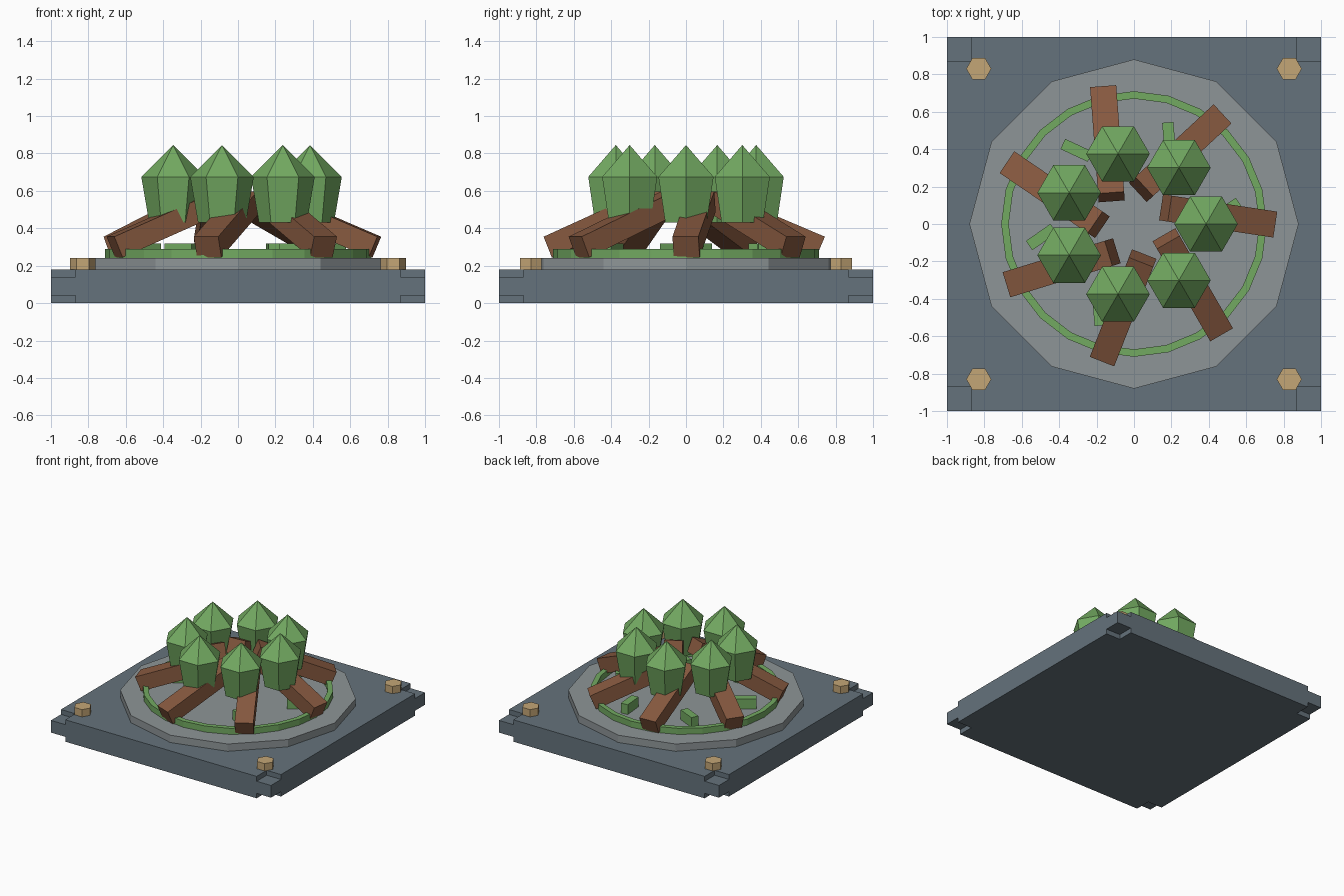
import bpy, bmesh
from math import radians, cos, sin, tau
from mathutils import Matrix, Vector

if "Cube" in bpy.data.objects:
    bpy.data.objects.remove(bpy.data.objects["Cube"])


def material(name, rgb):
    m = bpy.data.materials.new(name)
    m.diffuse_color = (*rgb, 1)
    m.use_nodes = True
    m.node_tree.nodes["Principled BSDF"].inputs["Base Color"].default_value = m.diffuse_color
    return m


SLATE = material("slate", (0.13, 0.17, 0.20))
STONE = material("stone", (0.27, 0.30, 0.31))
BRASS = material("brass", (0.55, 0.38, 0.18))
GREEN = material("green", (0.17, 0.40, 0.12))
WOOD = material("wood", (0.24, 0.10, 0.05))


def finish(name, bm, mat, loc=(0, 0, 0), rot=None):
    bmesh.ops.recalc_face_normals(bm, faces=bm.faces)
    me = bpy.data.meshes.new(name)
    bm.to_mesh(me)
    bm.free()
    me.materials.append(mat)
    ob = bpy.data.objects.new(name, me)
    ob.matrix_world = Matrix.Translation(loc) @ (rot or Matrix.Identity(4))
    bpy.context.collection.objects.link(ob)
    return ob


def box(name, size, mat, loc, rot=None):
    bm = bmesh.new()
    bmesh.ops.create_cube(bm, size=1)
    bmesh.ops.scale(bm, vec=size, verts=bm.verts)
    return finish(name, bm, mat, loc, rot)


def prism(name, points, z0, z1, mat, loc=(0, 0, 0)):
    bm = bmesh.new()
    lo = [bm.verts.new((x, y, z0)) for x, y in points]
    hi = [bm.verts.new((x, y, z1)) for x, y in points]
    bm.faces.new(lo)
    bm.faces.new(hi)
    for i in range(len(lo)):
        j = (i + 1) % len(lo)
        bm.faces.new((lo[i], lo[j], hi[j], hi[i]))
    return finish(name, bm, mat, loc)


def ngon(n, r):
    return [(r * cos(tau * i / n), r * sin(tau * i / n)) for i in range(n)]


def lathe(name, profile, n, mat, loc=(0, 0, 0), closed=False):
    bm = bmesh.new()
    rings = [[bm.verts.new((x, y, z)) for x, y in ngon(n, r)] for r, z in profile]
    pairs = list(zip(rings, rings[1:]))
    if closed:
        pairs.append((rings[-1], rings[0]))
    else:
        bm.faces.new(rings[0])
    for a, b in pairs:
        for i in range(n):
            j = (i + 1) % n
            bm.faces.new((a[i], a[j], b[j], b[i]))
    bmesh.ops.remove_doubles(bm, verts=bm.verts, dist=1e-5)
    return finish(name, bm, mat, loc)


# Square slab with notched corners, each refilled at mid height
c = 0.87
outline = [(1, -c), (1, c), (c, c), (c, 1), (-c, 1), (-c, c),
           (-1, c), (-1, -c), (-c, -c), (-c, -1), (c, -1), (c, -c)]
prism("base_slab", outline, 0, 0.18, SLATE)
for sx in (-1, 1):
    for sy in (-1, 1):
        box("slab_corner", (0.13, 0.13, 0.10), SLATE, (sx * 0.935, sy * 0.935, 0.09))
        prism("bolt", ngon(6, 0.067), 0.18, 0.24, BRASS, (sx * 0.83, sy * 0.83, 0))

# Twelve-sided plinth and the raised ring on it
prism("plinth", ngon(12, 0.88), 0.18, 0.24, STONE)
lathe("ring", [(0.67, 0.24), (0.71, 0.24), (0.71, 0.29), (0.67, 0.29)], 24, GREEN, closed=True)

# Small blocks lying between the beams
for i in range(6):
    a = radians(8 + 60 * i)
    box("block", (0.16, 0.06, 0.08), GREEN, (0.5 * cos(a), 0.5 * sin(a), 0.28),
        Matrix.Rotation(a + radians(27), 4, 'Z'))

# Seven leaning beams, each with a pointed six-sided pod above it
for i in range(7):
    a = tau * i / 7
    turn = Matrix.Rotation(a, 4, 'Z')
    lean = Matrix.Rotation(a - radians(8.6), 4, 'Z') @ Matrix.Rotation(radians(23), 4, 'Y')
    box("beam", (0.62, 0.14, 0.12), WOOD, turn @ Vector((0.45, 0.043, 0.421)), lean)
    lathe("pod", [(0.128, 0.43), (0.17, 0.675), (0, 0.845)], 6, GREEN,
          (0.385 * cos(a), 0.385 * sin(a), 0))
